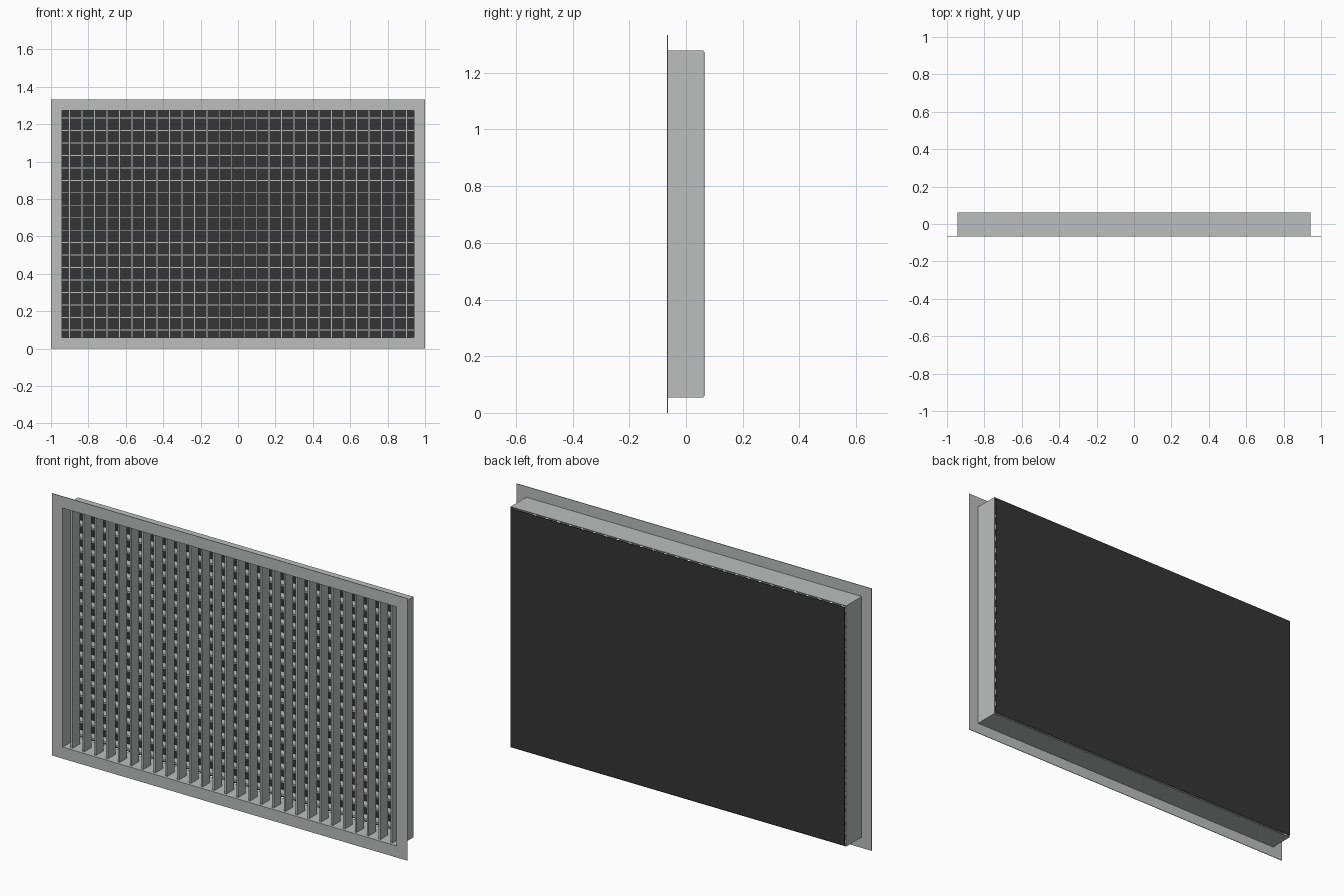
import bpy

if "Cube" in bpy.data.objects:
    bpy.data.objects.remove(bpy.data.objects["Cube"])

W, H = 1.0, 1.3333          # half width and full height of the flange
CZ = H / 2                  # centre height
OX, OZ = 0.944, 0.612       # half size of the sleeve
PITCH = 1 / 15              # blade spacing
FRONT = -0.067


def material(name, rgb):
    m = bpy.data.materials.new(name)
    m.diffuse_color = (*rgb, 1)
    m.use_nodes = True
    m.node_tree.nodes["Principled BSDF"].inputs["Base Color"].default_value = m.diffuse_color
    return m


metal = material("light grey metal", (0.50, 0.52, 0.51))
dark = material("dark backing", (0.035, 0.035, 0.035))


def add_mesh(name, verts, faces, mat):
    me = bpy.data.meshes.new(name)
    me.from_pydata(verts, [], faces)
    me.materials.append(mat)
    ob = bpy.data.objects.new(name, me)
    bpy.context.collection.objects.link(ob)
    return ob


def box(name, x0, x1, y0, y1, z0, z1, mat):
    v = [(x, y, z) for x in (x0, x1) for y in (y0, y1) for z in (z0, z1)]
    f = [(0, 1, 3, 2), (4, 6, 7, 5), (0, 4, 5, 1),
         (2, 3, 7, 6), (0, 2, 6, 4), (1, 5, 7, 3)]
    return add_mesh(name, v, f, mat)


def ring(name, ox, oz, ix, iz, y0, y1, mat):
    """Rectangular frame: outer and inner loops at two depths."""
    v = [(sx * hx, y, CZ + sz * hz)
         for y in (y0, y1) for hx, hz in ((ox, oz), (ix, iz))
         for sx, sz in ((-1, -1), (1, -1), (1, 1), (-1, 1))]
    f = []
    for i in range(4):
        j = (i + 1) % 4
        f += [(i, j, 4 + j, 4 + i), (8 + j, 8 + i, 12 + i, 12 + j),
              (j, i, 8 + i, 8 + j), (4 + i, 4 + j, 12 + j, 12 + i)]
    return add_mesh(name, v, f, mat)


# Front flange and the shallow sleeve behind it
ring("front_flange", W, CZ, OX - 0.004, OZ - 0.004, FRONT, FRONT + 0.003, metal)
ring("sleeve", OX, OZ, OX - 0.004, OZ - 0.004, FRONT + 0.003, 0.061, metal)

# Dark panel closing the back, a hair behind the sleeve
box("back_panel", -0.94, 0.94, 0.0655, 0.067, CZ - 0.607, CZ + 0.607, dark)

# Vertical blades in front
for i in range(28):
    x = (i - 13.5) * PITCH
    box("vertical_blade", x - 0.005, x + 0.005, -0.053, 0.007,
        CZ - OZ + 0.003, CZ + OZ - 0.003, metal)

# Horizontal blades behind them
for i in range(18):
    z = CZ + (i - 8.5) * PITCH
    box("horizontal_blade", -OX + 0.003, OX - 0.003, 0.012, 0.055,
        z - 0.005, z + 0.005, metal)
